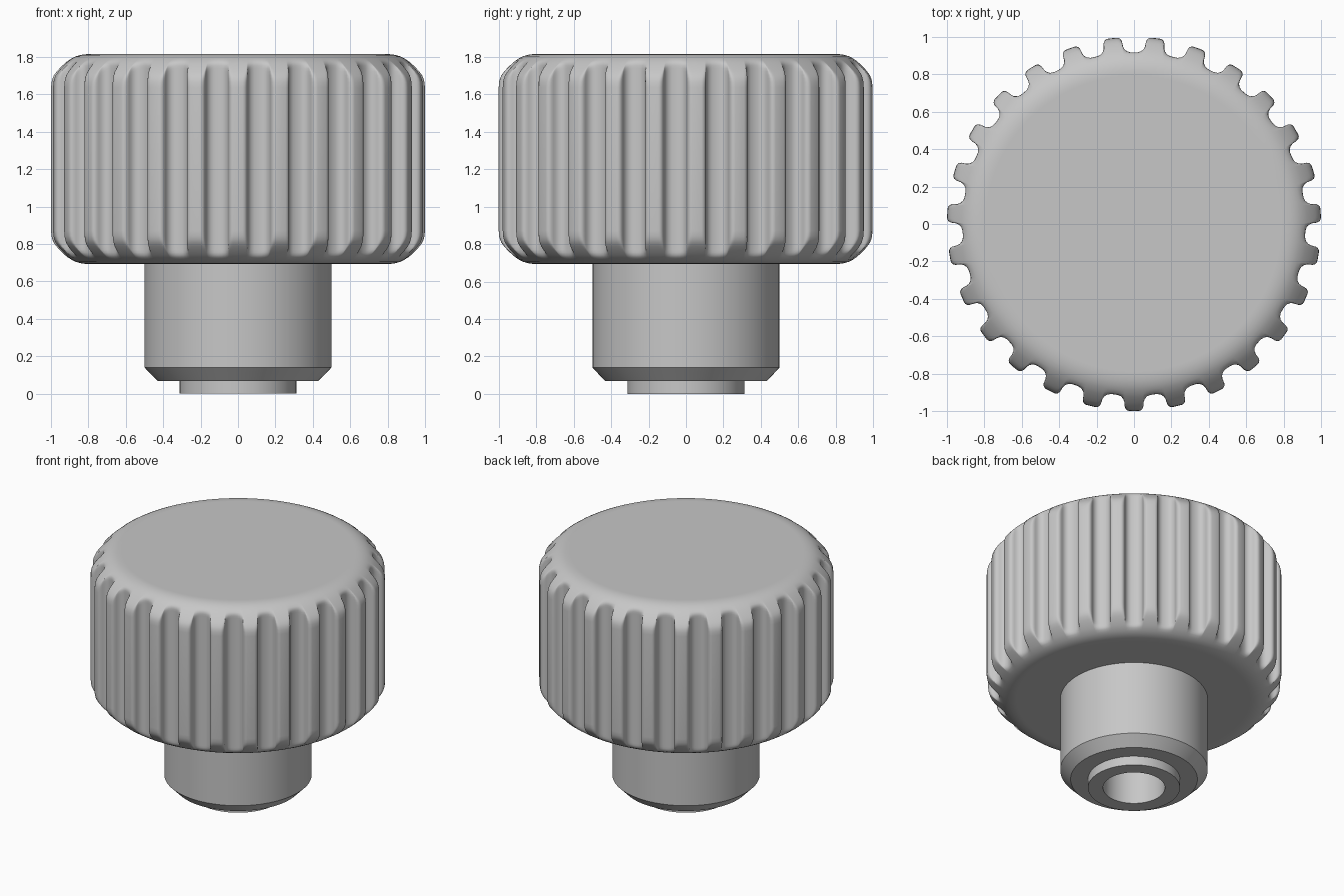
import bpy, bmesh
from math import pi, sin, cos

cube = bpy.data.objects.get("Cube")
if cube:
    bpy.data.objects.remove(cube, do_unlink=True)

grey = bpy.data.materials.new("plain grey")
grey.use_nodes = True
COLOUR = (0.57, 0.57, 0.57, 1)
grey.diffuse_color = COLOUR
grey.node_tree.nodes["Principled BSDF"].inputs["Base Color"].default_value = COLOUR


def skin(name, rings, angle):
    """Join rings of points with quads, cap both ends and shade smooth."""
    bm = bmesh.new()
    loops = [[bm.verts.new(p) for p in ring] for ring in rings]
    for a, b in zip(loops, loops[1:]):
        n = len(a)
        for i in range(n):
            j = (i + 1) % n
            bm.faces.new((a[i], a[j], b[j], b[i]))
    bm.faces.new(loops[0])
    bm.faces.new(loops[-1])
    bmesh.ops.recalc_face_normals(bm, faces=bm.faces)
    mesh = bpy.data.meshes.new(name)
    bm.to_mesh(mesh)
    bm.free()
    mesh.materials.append(grey)
    obj = bpy.data.objects.new(name, mesh)
    bpy.context.collection.objects.link(obj)
    bpy.ops.object.select_all(action='DESELECT')
    obj.select_set(True)
    bpy.context.view_layer.objects.active = obj
    bpy.ops.object.shade_smooth_by_angle(angle=angle)


def lathe(name, profile, sides=96):
    rings = [[(r * cos(2 * pi * i / sides), r * sin(2 * pi * i / sides), z)
              for i in range(sides)] for r, z in profile]
    skin(name, rings, 0.5)


def smooth_min(a, b, k=0.02):
    h = max(k - abs(a - b), 0) / k
    return min(a, b) - h * h * k / 4


# Ribbed outline: half a groove and half a rib as (angle, radius)
RIBS = 27
half = [(0, .917), (.022, .918), (.041, .924), (.055, .937), (.062, .952),
        (.064, .966), (.066, .979), (.072, .991), (.082, .998), (.092, 1.0)]
period = [(-a, r) for a, r in half[:0:-1]] + half + [(pi / RIBS, 1.0)]
outline = [(pi / 2 + 2 * pi * k / RIBS + a, r) for k in range(RIBS) for a, r in period]

# Rounded shoulder as (radius, distance from the end face)
TOP, BOTTOM = 1.815, .693
shoulder = [(.79, 0), (.81, 0), (.84, .004), (.868, .012), (.89, .023), (.91, .036),
            (.925, .048), (.94, .062), (.955, .077), (.97, .094), (.985, .113),
            (.996, .131), (1.006, .15), (1.02, .178)]
section = [(r, BOTTOM + d) for r, d in shoulder] + [(r, TOP - d) for r, d in reversed(shoulder)]
skin("knob_head",
     [[(smooth_min(r, g) * cos(a), smooth_min(r, g) * sin(a), z) for a, g in outline]
      for r, z in section], 0.9)

# Shank with a chamfered foot, a short collar below it and a blind bore
shank = [(.5, .70), (.5, .14), (.43, .068)]
collar = [(.312, .068), (.312, 0)]
bore = [(.21, 0), (.21, .65)]
lathe("bored_shank", shank + collar + bore)
